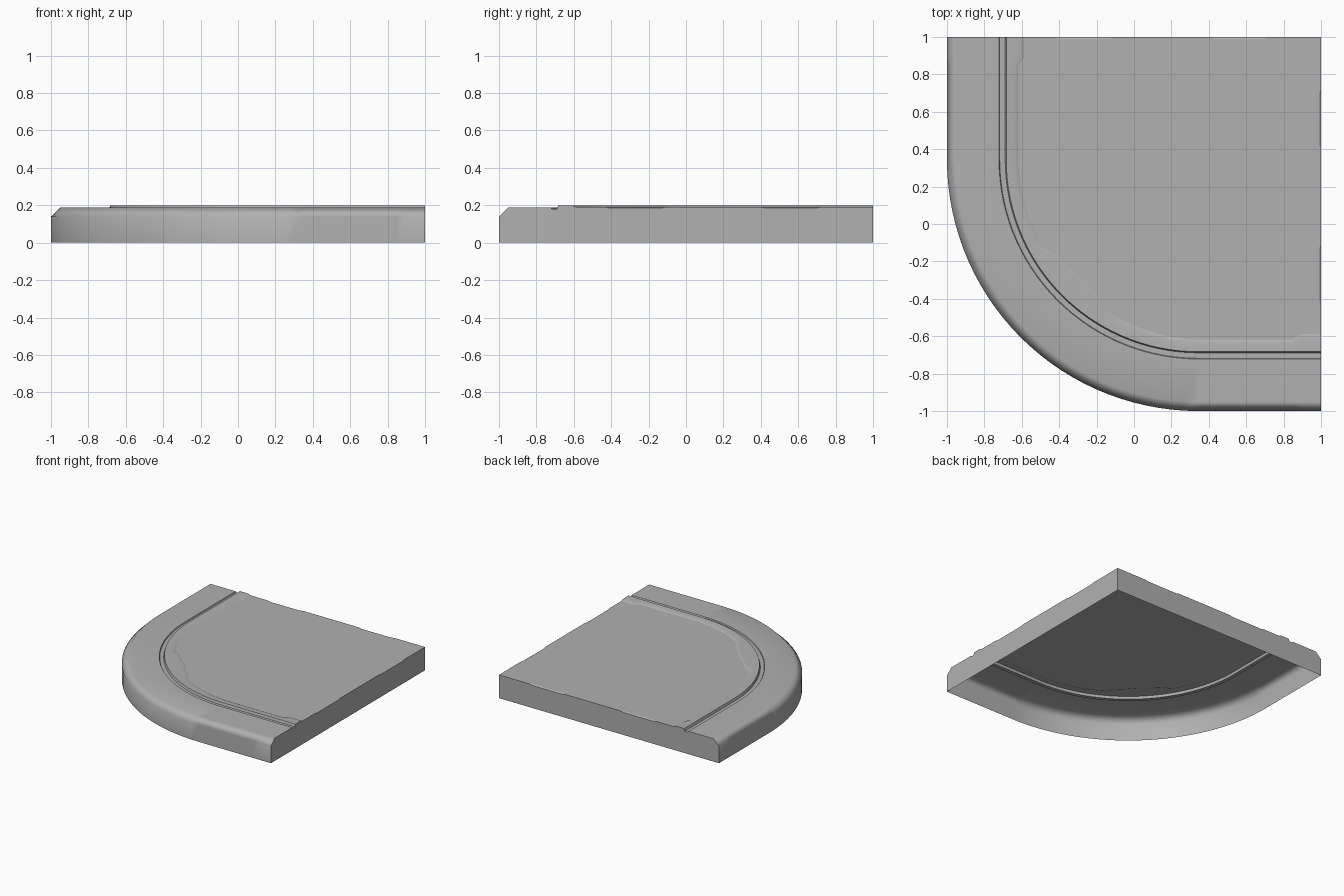
import bpy, bmesh
from math import sin, cos, radians

if "Cube" in bpy.data.objects:
    bpy.data.objects.remove(bpy.data.objects["Cube"])

C, R = 0.345, 1.345          # centre and radius of the rounded corner
Z_IN, Z_DIP = 0.191, 0.185   # infill level, edge dip level
DIP_W = 0.01
DIPS = [(-0.43, -0.11), (0.40, 0.72)]

grey = bpy.data.materials.new("dark_grey")
grey.diffuse_color = (0.44, 0.44, 0.44, 1)
grey.use_nodes = True
grey.node_tree.nodes["Principled BSDF"].inputs["Base Color"].default_value = grey.diffuse_color


def make(name, faces, smooth=False):
    bm = bmesh.new()
    for f in faces:
        bm.faces.new([bm.verts.new(p) for p in f])
    bmesh.ops.remove_doubles(bm, verts=bm.verts, dist=1e-5)
    big = [f for f in bm.faces if len(f.verts) > 4]
    bmesh.ops.triangulate(bm, faces=big, ngon_method='EAR_CLIP')
    me = bpy.data.meshes.new(name)
    bm.to_mesh(me)
    bm.free()
    me.materials.append(grey)
    ob = bpy.data.objects.new(name, me)
    bpy.context.collection.objects.link(ob)
    if smooth:
        bpy.ops.object.select_all(action='DESELECT')
        ob.select_set(True)
        bpy.context.view_layer.objects.active = ob
        bpy.ops.object.shade_smooth_by_angle(angle=radians(48))
        mod = ob.modifiers.new("weighted", 'WEIGHTED_NORMAL')
        mod.keep_sharp = True
        mod.weight = 80
    return ob


# Uneven inner edge of the kerb, as inset against corner angle
KEYS = [(0, .37), (30, .38), (33, .415), (45, .445), (57, .418), (60, .385), (90, .37)]


def inset(a):
    for (a0, d0), (a1, d1) in zip(KEYS, KEYS[1:]):
        if a <= a1:
            return d0 + (d1 - d0) * (a - a0) / (a1 - a0)


# Path stations: outline point, inward direction, inner inset
path = [(-1, y, 1, 0, d) for y, d in ((1, .40), (.89, .40), (.85, .37))]
for a in range(0, 91, 3):
    c, s = cos(radians(a)), sin(radians(a))
    path.append((C - R * c, C - R * s, c, s, inset(a)))
path += [(x, -1, 0, 1, d) for x, d in ((.85, .37), (.89, .40), (1, .40))]


def profile(d):
    return [(0, 0), (0, .14), (.05, .188), (.278, .188), (.282, .18),
            (.311, .18), (.317, .2), (d - .01, .2), (d + .012, Z_IN)]


rows = [[(x + nx * t, y + ny * t, z) for t, z in profile(d)]
        for x, y, nx, ny, d in path]

# Paved rim with chamfer, gutter groove and raised kerb
make("rim_and_kerb", [(p[i], q[i], q[i + 1], p[i + 1])
     for p, q in zip(rows, rows[1:]) for i in range(len(p) - 1)], True)

# Top edge of a straight side, with shallow dips (t runs along the side)
side = []
for a, b in DIPS:
    side += [(a, 0, Z_IN), (a + .02, 1, Z_DIP), (b - .02, 1, Z_DIP), (b, 0, Z_IN)]


def on_side(t, k, axis):
    return (1 - k, t) if axis == 0 else (t, 1 - k)


def edge(axis):
    return [(*on_side(t, DIP_W * dip, axis), Z_IN) for t, dip, z in side]


# Infill with bevelled dips along both straight sides
border = [r[-1] for r in rows] + edge(0) + [(1, 1, Z_IN)] + edge(1)[::-1]
faces = [border]
for axis in (0, 1):
    for i in range(0, len(side), 4):
        g = side[i:i + 4]
        o = [(*on_side(t, 0, axis), z) for t, _, z in g]
        n = [(*on_side(t, DIP_W, axis), Z_IN) for t, _, z in g[1:3]]
        f = [(o[0], o[1], n[0]), (o[1], o[2], n[1], n[0]), (o[2], o[3], n[1])]
        faces += f if axis == 0 else [q[::-1] for q in f]
make("infill", faces)

# Straight end walls; the underside stays open
for axis, name in enumerate(("right_wall", "back_wall")):
    pts = [(d - 1, z) for d, z in profile(.40)]
    pts += [(t, z) for t, _, z in side] + [(1, Z_IN), (1, 0)]
    wall = [(*on_side(t, 0, axis), z) for t, z in pts]
    make(name, [wall[::-1] if axis == 0 else wall])
